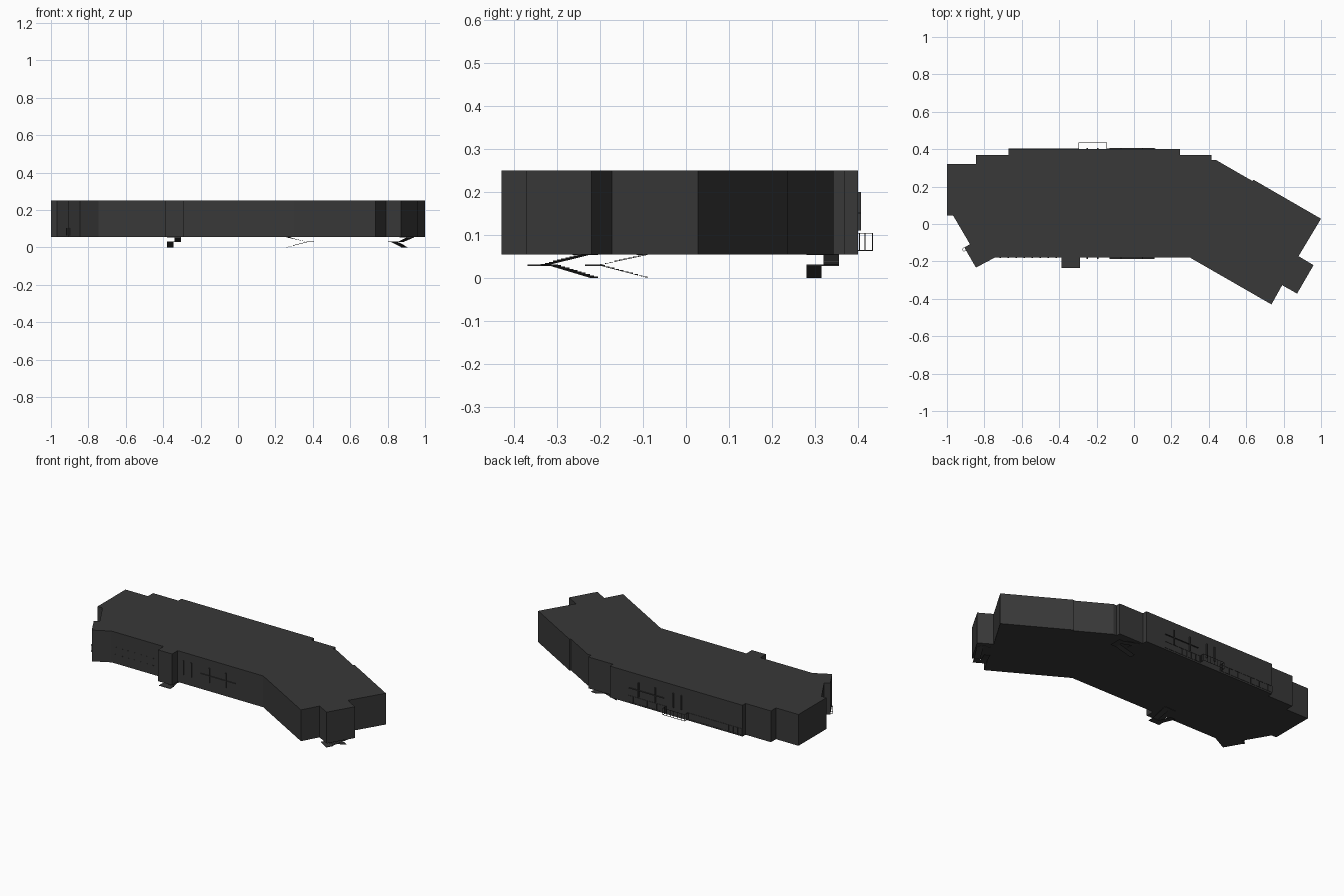
import bpy, bmesh
from math import radians
from mathutils import Matrix, Vector

if "Cube" in bpy.data.objects:
    bpy.data.objects.remove(bpy.data.objects["Cube"])

BASE, ROOF = 0.055, 0.25
dark = bpy.data.materials.new("dark_grey")
dark.diffuse_color = (0.04, 0.04, 0.04, 1)
dark.use_nodes = True
dark.node_tree.nodes["Principled BSDF"].inputs["Base Color"].default_value = dark.diffuse_color


def finish(bm, name):
    bmesh.ops.recalc_face_normals(bm, faces=bm.faces)
    me = bpy.data.meshes.new(name)
    bm.to_mesh(me)
    bm.free()
    me.materials.append(dark)
    ob = bpy.data.objects.new(name, me)
    bpy.context.collection.objects.link(ob)
    return ob


def extrude(bm, points, offset):
    face = bm.faces.new([bm.verts.new(p) for p in points])
    new = bmesh.ops.extrude_face_region(bm, geom=[face])["geom"]
    verts = [g for g in new if isinstance(g, bmesh.types.BMVert)]
    bmesh.ops.translate(bm, verts=verts, vec=Vector(offset))


def box(bm, x0, x1, y0, y1, z0, z1):
    m = Matrix.Translation(((x0 + x1) / 2, (y0 + y1) / 2, (z0 + z1) / 2))
    m = m @ Matrix.Diagonal((x1 - x0, y1 - y0, z1 - z0, 1))
    bmesh.ops.create_cube(bm, size=1, matrix=m)


# Building body: one stepped, bent footprint
outline = [(-1, 0.32), (-0.845, 0.32), (-0.845, 0.37), (-0.67, 0.37), (-0.67, 0.40),
           (0.245, 0.40), (0.245, 0.37), (0.415, 0.37), (0.415, 0.343), (0.437, 0.343),
           (0.633, 0.23), (0.638, 0.237), (1.0, 0.028), (0.88, -0.172), (0.96, -0.22),
           (0.872, -0.372), (0.792, -0.327), (0.735, -0.43), (0.30, -0.18),
           (-0.29, -0.18), (-0.29, -0.235), (-0.387, -0.235), (-0.387, -0.18),
           (-0.745, -0.18), (-0.845, -0.233), (-0.907, -0.126), (-0.877, -0.108),
           (-0.967, 0.045), (-1, 0.045)]
bm = bmesh.new()
extrude(bm, [(x, y, BASE) for x, y in outline], (0, 0, ROOF - BASE))
finish(bm, "building_body")


# Half-turn stairs below the body: flight out, landing, flight back
def flight(bm, z0, z1, u0, u1, v0, v1, n=10):
    du, dz, t = (u1 - u0) / n, (z1 - z0) / n, 0.0015
    pts = []
    for i in range(n):
        pts += [(u0 + i * du, v0, z0 + (i + 1) * dz), (u0 + (i + 1) * du, v0, z0 + (i + 1) * dz)]
    pts += [(u1, v0, z1 - t), (u0, v0, z0)]
    extrude(bm, pts, (0, v1 - v0, 0))


def stairs(name, x, y, angle):
    bm = bmesh.new()
    flight(bm, 0, 0.03, 0, 0.11, 0, 0.036)
    flight(bm, 0.03, BASE, 0.11, 0, 0.04, 0.076)
    box(bm, 0.108, 0.145, 0, 0.076, 0.028, 0.031)
    box(bm, 0, 0.025, 0, 0.076, 0.053, 0.056)
    ob = finish(bm, name)
    ob.location = (x, y, 0)
    ob.rotation_euler.z = radians(angle)


stairs("back_stairs", 0.26, 0.28, 0)
stairs("front_stairs", -0.38, -0.09, -90)
stairs("side_stairs", 0.875, -0.205, -120)


# Thin facade bars, repeated on the front and back walls
def facade_bars(name, y0, y1):
    bm = bmesh.new()
    for x in (-0.25, -0.195):
        box(bm, x - 0.004, x + 0.004, y0, y1, 0.11, 0.20)
    for x in (-0.07, 0.045):
        box(bm, x - 0.003, x + 0.003, y0, y1, 0.11, 0.20)
    box(bm, -0.13, 0.11, y0, y1, 0.15, 0.153)
    finish(bm, name)


facade_bars("front_facade_bars", -0.186, -0.179)
facade_bars("back_facade_bars", 0.399, 0.407)


# Railings from posts and two rails
def railing(bm, a, b, n, z0=0.063, z1=0.105, w=0.002):
    a, b = Vector((*a, 0)), Vector((*b, 0))
    d = b - a
    rot = Vector((1, 0, 0)).rotation_difference(d).to_matrix().to_4x4()
    for z in (z0 + w / 2, z1 - w / 2):
        m = Matrix.Translation((a + b) / 2 + Vector((0, 0, z))) @ rot
        bmesh.ops.create_cube(bm, size=1, matrix=m @ Matrix.Diagonal((d.length, w, w, 1)))
    for i in range(n + 1):
        p = a + d * i / n
        box(bm, p.x - w / 2, p.x + w / 2, p.y - w / 2, p.y + w / 2, z0, z1)


bm = bmesh.new()
railing(bm, (-0.295, 0.40), (-0.295, 0.434), 2)
railing(bm, (-0.295, 0.434), (-0.145, 0.434), 6)
railing(bm, (-0.145, 0.434), (-0.145, 0.40), 2)
railing(bm, (-0.67, 0.404), (-0.295, 0.404), 12)
railing(bm, (-0.145, 0.404), (0.115, 0.404), 8)
finish(bm, "back_railing")

# Little balcony on the angled left wall
bm = bmesh.new()
railing(bm, (-0.907, -0.126), (-0.919, -0.133), 1)
railing(bm, (-0.919, -0.133), (-0.911, -0.147), 2)
railing(bm, (-0.911, -0.147), (-0.899, -0.14), 1)
finish(bm, "left_balcony_railing")

# Small window sills in two rows on the front left wall
bm = bmesh.new()
for z in (0.11, 0.155):
    for i in range(8):
        x = -0.72 + i * 0.043
        box(bm, x, x + 0.008, -0.182, -0.179, z, z + 0.003)
finish(bm, "front_window_sills")
